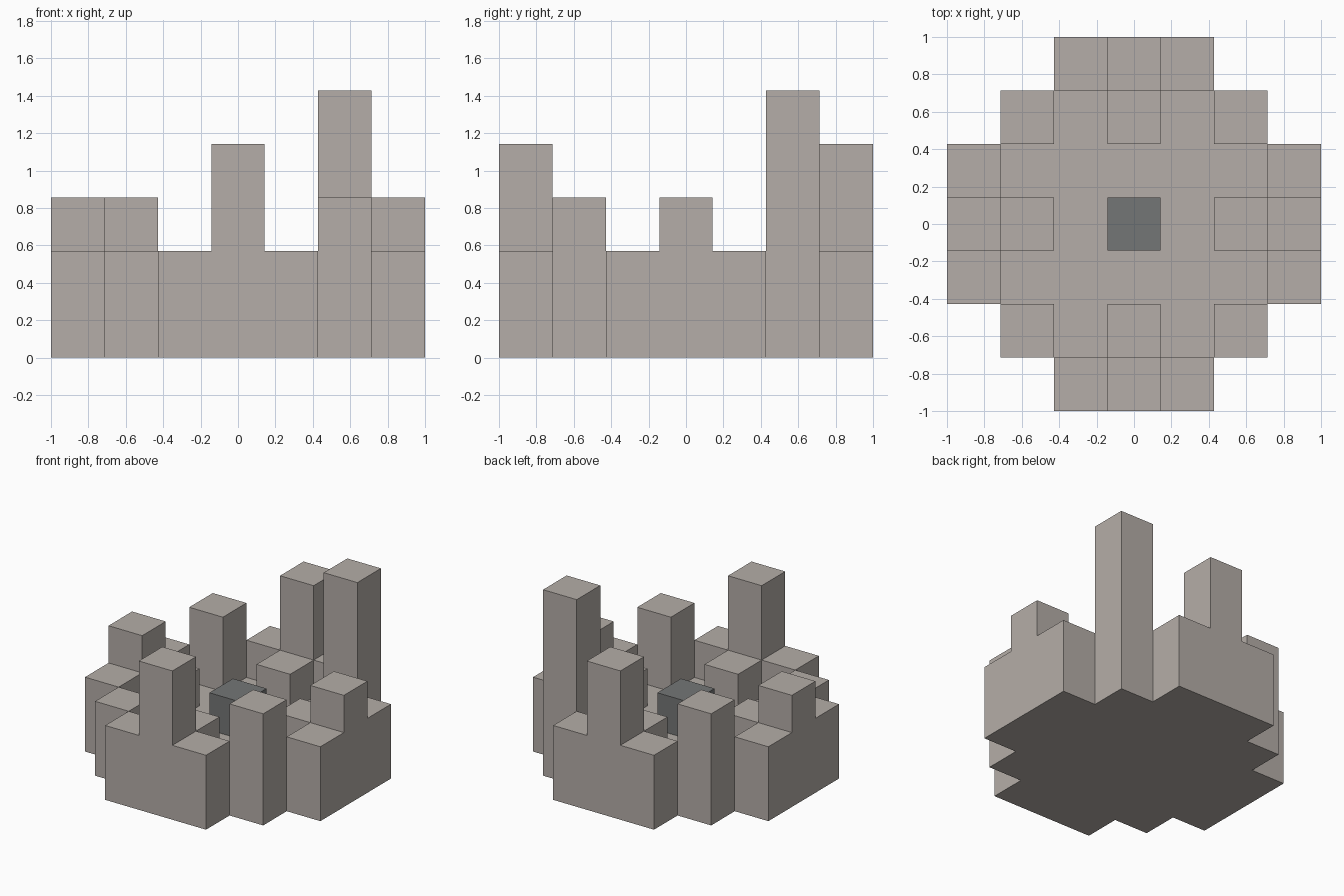
import bpy, bmesh

cube = bpy.data.objects.get("Cube")
if cube:
    bpy.data.objects.remove(cube, do_unlink=True)

U = 2 / 7  # side of one block


def material(name, color):
    m = bpy.data.materials.new(name)
    m.use_nodes = True
    m.diffuse_color = color
    m.node_tree.nodes["Principled BSDF"].inputs["Base Color"].default_value = color
    return m


stone = material("warm_grey_stone", (0.462, 0.423, 0.392, 1))
dark = material("dark_grey_stone", (0.175, 0.18, 0.18, 1))


def block(name, cells, low, high, mat, covered=()):
    """Raise a set of grid cells from low to high, without faces hidden by other parts."""
    bm = bmesh.new()
    for x, y in cells:
        corners = [(x - .5, y - .5), (x + .5, y - .5), (x + .5, y + .5), (x - .5, y + .5)]
        bm.faces.new([bm.verts.new((a * U, b * U, low * U)) for a, b in corners])
    bmesh.ops.remove_doubles(bm, verts=bm.verts, dist=0.001)
    floor = list(bm.faces)
    raised = bmesh.ops.extrude_face_region(bm, geom=floor, use_keep_orig=True)["geom"]
    bmesh.ops.translate(bm, vec=(0, 0, (high - low) * U),
                        verts=[v for v in raised if isinstance(v, bmesh.types.BMVert)])
    bmesh.ops.recalc_face_normals(bm, faces=bm.faces)
    hidden = []
    for f in bm.faces:
        c = f.calc_center_median()
        cell = (round(c.x / U), round(c.y / U))
        if abs(f.normal.z) > .5:
            at_bottom = c.z < (low + high) / 2 * U
            if (at_bottom and low > 0) or (not at_bottom and cell in covered):
                hidden.append(f)
    bmesh.ops.delete(bm, geom=hidden, context='FACES')
    mesh = bpy.data.meshes.new(name)
    bm.to_mesh(mesh)
    bm.free()
    mesh.materials.append(mat)
    obj = bpy.data.objects.new(name, mesh)
    bpy.context.scene.collection.objects.link(obj)


# Stepped round footprint, its sunken court and the raised ring around it
grid = range(-3, 4)
footprint = {(x, y) for x in grid for y in grid if abs(x) + abs(y) <= 4}
court = {(x, y) for x, y in footprint
         if max(abs(x), abs(y)) < 2 or {abs(x), abs(y)} == {1, 2}}
core = {(0, 0)}
ring = footprint - court

# Towers standing on the ring: cell and top height in blocks
towers = {
    "front_tower": ((0, -3), 4),
    "back_tower": ((0, 3), 4),
    "left_tower": ((3, 0), 3),
    "right_tower": ((-3, 0), 3),
    "front_left_tower": ((2, -2), 3),
    "back_right_tower": ((-2, 2), 3),
    "back_left_tower": ((2, 2), 5),
}

block("foundation", footprint, 0, 1, stone, ring | core)
block("ring_wall", ring, 1, 2, stone, {cell for cell, top in towers.values()})
block("centre_core", core, 1, 2, dark)
for name, (cell, top) in towers.items():
    block(name, {cell}, 2, top, stone)
